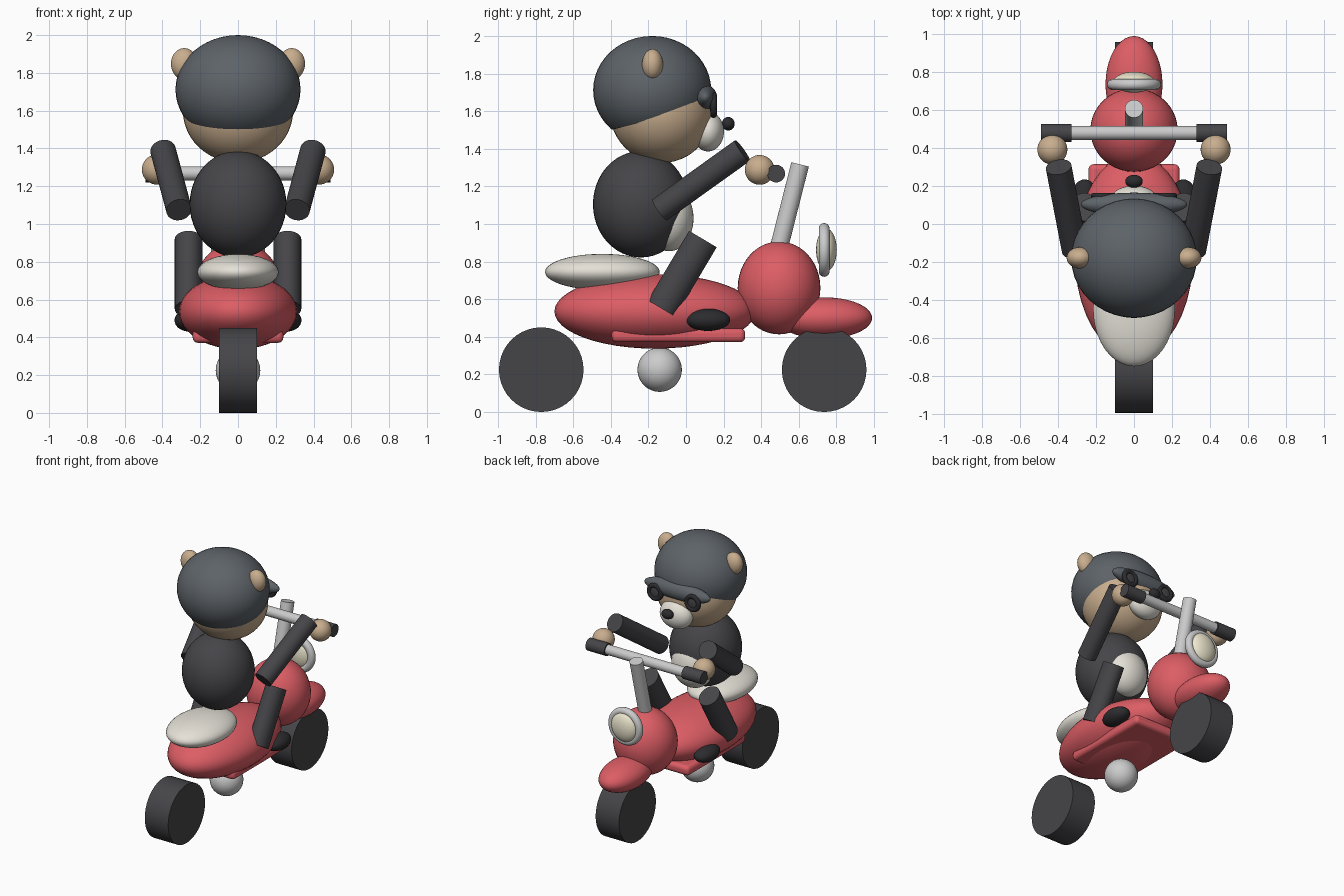
import bpy, bmesh, math
from mathutils import Vector

if "Cube" in bpy.data.objects:
    bpy.data.objects.remove(bpy.data.objects["Cube"])


def material(name, color):
    m = bpy.data.materials.new(name)
    m.diffuse_color = (*color, 1)
    m.use_nodes = True
    m.node_tree.nodes["Principled BSDF"].inputs["Base Color"].default_value = m.diffuse_color
    return m


RED = material("red_paint", (0.72, 0.11, 0.13))
DARK = material("dark_rubber", (0.06, 0.058, 0.065))
BLACK = material("black", (0.025, 0.025, 0.028))
SLATE = material("slate", (0.11, 0.125, 0.14))
TAN = material("tan_fur", (0.58, 0.42, 0.27))
CREAM = material("cream", (0.78, 0.75, 0.68))
LAMP = material("lamp_glass", (0.85, 0.8, 0.62))
CHROME = material("chrome", (0.6, 0.61, 0.63))


def finish(name, mat):
    o = bpy.context.object
    o.name = name
    o.data.materials.append(mat)
    bpy.ops.object.transform_apply(location=False, rotation=True, scale=True)
    bpy.ops.object.shade_smooth_by_angle(angle=math.radians(35))
    return o


def ball(name, loc, size, mat):
    bpy.ops.mesh.primitive_uv_sphere_add(segments=40, ring_count=24, location=loc)
    bpy.context.object.scale = size
    return finish(name, mat)


def rod(name, a, b, r, mat, stretch=1.0):
    a, b = Vector(a), Vector(b)
    bpy.ops.mesh.primitive_cylinder_add(vertices=40, radius=r, depth=(b - a).length,
                                        location=(a + b) / 2)
    o = bpy.context.object
    o.scale.y = stretch
    o.rotation_euler = Vector((0, 0, 1)).rotation_difference((b - a).normalized()).to_euler()
    return finish(name, mat)


def ring(name, loc, major, minor, mat):
    bpy.ops.mesh.primitive_torus_add(location=loc, rotation=(math.pi / 2, 0, 0),
                                     major_radius=major, minor_radius=minor,
                                     major_segments=40, minor_segments=14)
    return finish(name, mat)


# Scooter: wheels, body, front shell and fender
for name, y in (("rear_wheel", -0.77), ("front_wheel", 0.735)):
    rod(name, (-0.1, y, 0.225), (0.1, y, 0.225), 0.225, DARK)
ball("scooter_body", (0, -0.165, 0.535), (0.312, 0.535, 0.198), RED)
ball("front_shell", (0, 0.495, 0.66), (0.23, 0.22, 0.247), RED)
ball("front_fender", (0, 0.735, 0.5), (0.15, 0.255, 0.11), RED)
ball("seat", (0, -0.445, 0.745), (0.216, 0.305, 0.096), CREAM)
ball("engine", (0, -0.14, 0.225), (0.118, 0.118, 0.118), CHROME)

# Footboard with rounded edges
bpy.ops.mesh.primitive_cube_add(size=1, location=(0, -0.04, 0.408))
board = bpy.context.object
board.scale = (0.48, 0.71, 0.074)
bpy.ops.object.transform_apply(location=False, rotation=False, scale=True)
bev = board.modifiers.new("round", 'BEVEL')
bev.width, bev.segments = 0.028, 4
finish("footboard", RED)

# Steering column, handlebar and headlight
rod("steering_column", (0, 0.45, 0.7), (0, 0.607, 1.317), 0.048, CHROME)
rod("handlebar", (-0.42, 0.48, 1.268), (0.42, 0.48, 1.268), 0.037, CHROME)
ring("headlight_rim", (0, 0.735, 0.862), 0.114, 0.029, CHROME)
ball("headlight_glass", (0, 0.747, 0.862), (0.108, 0.055, 0.113), LAMP)

# Rider torso and head
ball("torso", (0, -0.24, 1.105), (0.256, 0.255, 0.283), DARK)
ball("belly", (0, -0.09, 1.03), (0.165, 0.13, 0.175), CREAM)
ball("head", (0, -0.13, 1.6), (0.292, 0.275, 0.275), TAN)
ball("muzzle", (0, 0.117, 1.492), (0.13, 0.085, 0.106), CREAM)
ball("nose", (0, 0.225, 1.533), (0.046, 0.034, 0.036), BLACK)

# Helmet trimmed along a slanted rim
helmet = ball("helmet", (0, -0.18, 1.712), (0.331, 0.314, 0.288), SLATE)
bm = bmesh.new()
bm.from_mesh(helmet.data)
cut = bmesh.ops.bisect_plane(bm, geom=bm.verts[:] + bm.edges[:] + bm.faces[:],
                             plane_co=(0, 0.18, 1.6 - 1.712), plane_no=(0, 0.25, -1),
                             clear_outer=True)
bmesh.ops.contextual_create(bm, geom=[e for e in cut["geom_cut"]
                                      if isinstance(e, bmesh.types.BMEdge)])
bm.to_mesh(helmet.data)
bm.free()
bpy.ops.object.shade_smooth_by_angle(angle=math.radians(35))
ball("helmet_brim", (0, 0.103, 1.672), (0.28, 0.062, 0.068), SLATE)

# Paired parts
for side, s in (("left", -1), ("right", 1)):
    rod(side + "_arm", (s * 0.312, -0.14, 1.075), (s * 0.397, 0.3, 1.39), 0.068, DARK)
    ball(side + "_hand", (s * 0.43, 0.392, 1.288), (0.079,) * 3, TAN)
    rod(side + "_grip", (s * 0.33, 0.48, 1.268), (s * 0.49, 0.48, 1.268), 0.047, DARK)
    rod(side + "_leg", (s * 0.262, -0.13, 0.55), (s * 0.262, 0.09, 0.92), 0.073, DARK, 1.17)
    ball(side + "_foot", (s * 0.26, 0.117, 0.49), (0.076, 0.118, 0.059), BLACK)
    ball(side + "_ear", (s * 0.285, -0.178, 1.848), (0.07, 0.056, 0.083), TAN)
    ring(side + "_goggle_rim", (s * 0.16, 0.147, 1.632), 0.05, 0.018, BLACK)
    ball(side + "_goggle_lens", (s * 0.16, 0.143, 1.632), (0.053, 0.018, 0.053), DARK)
